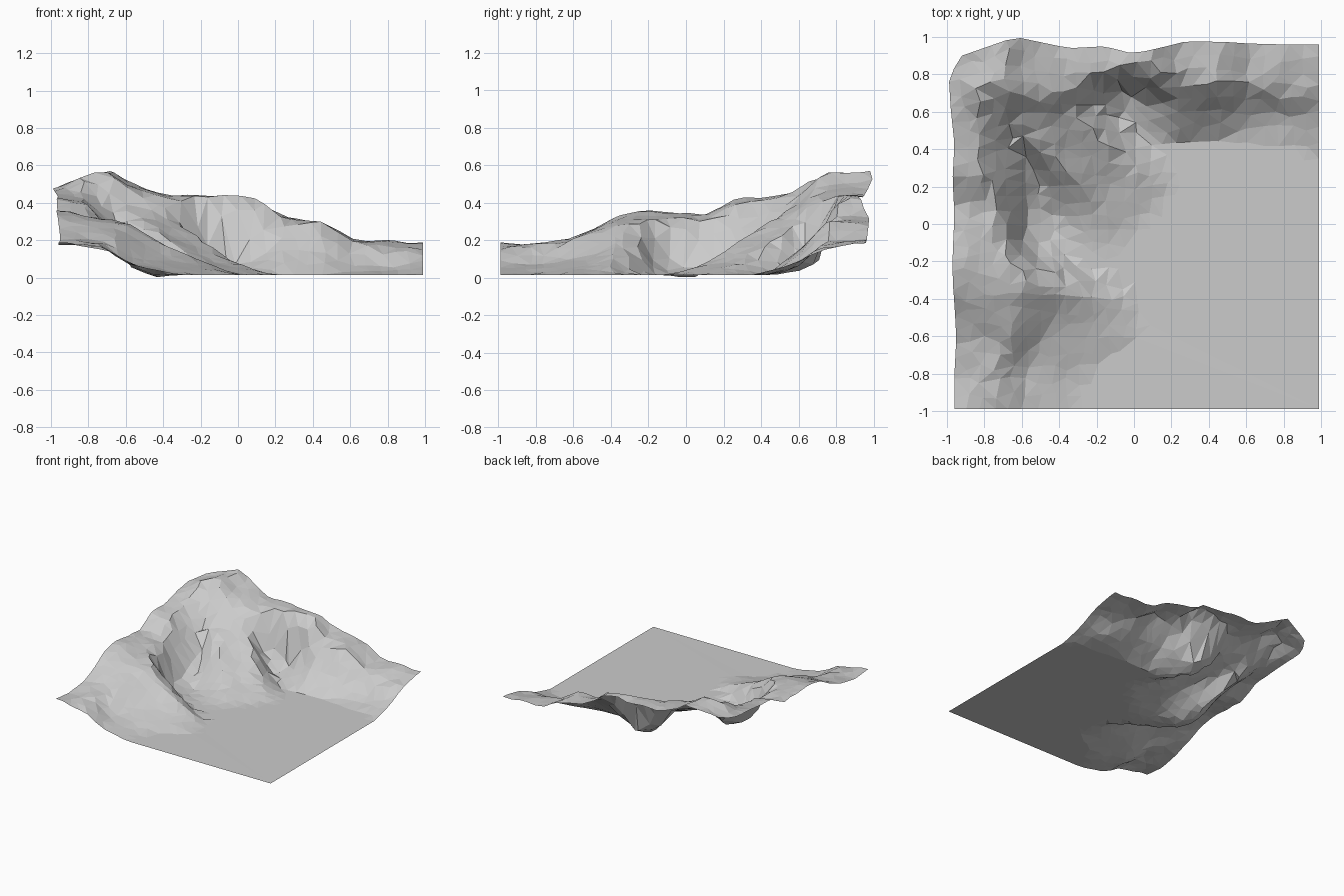
import bpy, bmesh, math, random
from mathutils import Vector, noise

if "Cube" in bpy.data.objects:
    bpy.data.objects.remove(bpy.data.objects["Cube"])

random.seed(4)
FLOOR = 0.015
N = 26

# Wall stations: (position along wall, edge, edge z, brink, brink z, foot, foot z, toe)
LEFT = [(-1.0, -.96, .185, -.70, .15, -.55, .06, -.32),
        (-.8, -.96, .18, -.75, .18, -.60, .08, -.30),
        (-.6, -.95, .21, -.66, .205, -.52, .10, .03),
        (-.4, -.96, .31, -.61, .27, -.37, .16, .00),
        (-.28, -.97, .355, -.58, .30, -.39, .18, -.20),
        (-.13, -.97, .35, -.70, .32, -.57, .06, -.42),
        (.1, -.96, .335, -.72, .31, -.58, .06, -.45),
        (.3, -.97, .42, -.82, .40, -.57, .14, -.35),
        (.5, -.96, .45, -.85, .44, -.55, .24, -.25),
        (.7, -.98, .47, -.80, .54, -.60, .37, -.25),
        (.88, -.99, .48, -.68, .575, -.55, .46, -.25),
        (1.0, -.92, .54, -.68, .57, -.52, .45, -.25)]
BACK = [(-1.0, .90, .46, .72, .46, .45, .20, .20),
        (-.7, 1.0, .55, .72, .56, .45, .25, .15),
        (-.4, .94, .44, .70, .43, .42, .17, .20),
        (-.2, .95, .43, .79, .43, .69, .17, .48),
        (-.04, .91, .44, .81, .445, .71, .07, .54),
        (.1, .94, .43, .80, .42, .70, .14, .45),
        (.25, .975, .32, .78, .31, .62, .18, .45),
        (.45, .975, .30, .75, .30, .60, .13, .46),
        (.6, .965, .21, .75, .20, .62, .08, .47),
        (.8, .96, .19, .70, .17, .60, .06, .48),
        (1.0, .96, .19, .73, .15, .57, .07, .35)]
# Height of the corner spur along the diagonal
SPUR = [(.0, FLOOR), (.25, .09), (.5, .21), (.8, .36), (1.05, .47)]


def station(table, t):
    """Interpolate a table row at a distance along it."""
    t = min(max(t, table[0][0]), table[-1][0])
    for a, b in zip(table, table[1:]):
        if t <= b[0]:
            f = (t - a[0]) / (b[0] - a[0])
            return [p + (q - p) * f for p, q in zip(a, b)][1:]


def section_height(s, d):
    """Height of a wall section; distances grow from the outer edge to the toe."""
    e, ze, b, zb, f, zf, t = s
    pts = [(e, ze), (b, zb), (f, zf), (t, FLOOR)]
    if d <= e:
        return ze
    for (p, zp), (q, zq) in zip(pts, pts[1:]):
        if d <= q:
            return zp + (zq - zp) * (d - p) / max(q - p, 1e-5)
    return FLOOR


def spur_height(x, y):
    """Rounded spur running from the corner peak down to the floor."""
    s, t = (y - x) / math.sqrt(2), (x + y) / math.sqrt(2)
    fall = min((t + .27) / .2, (.36 - t) / .15, 1)
    return FLOOR + (station(SPUR, s)[0] - FLOOR) * max(fall, 0)


def height(x, y):
    left = section_height(station(LEFT, y), x)
    s = station(BACK, x)
    flipped = [v if i in (1, 3, 5) else -v for i, v in enumerate(s)]
    h = max(left, section_height(flipped, -y), spur_height(x, y))
    # rocky roughness grows with height, the floor stays level
    rough = min(1, (h - FLOOR) / .15)
    h += rough * .024 * noise.noise(Vector((x * 6, y * 6, 3.1)))
    # slight hollow at the foot of the left cliff
    h -= .015 * max(0, 1 - math.hypot(x + .44, y) / .15)
    return max(h, 0)


# Rocky sheet: jittered grid fitted to the wavy outer edges
bm = bmesh.new()
grid = []
for j in range(N + 1):
    row = []
    for i in range(N + 1):
        u, v = -1 + 2 * i / N, -1 + 2 * j / N
        if 0 < i < N:
            u += random.uniform(-.022, .022)
        if 0 < j < N:
            v += random.uniform(-.022, .022)
        xe, ye = station(LEFT, v)[0], station(BACK, u)[0]
        x = xe + (u + 1) / 2 * (.99 - xe)
        y = -.99 + (v + 1) / 2 * (ye + .99)
        row.append(bm.verts.new((x, y, height(x, y))))
    grid.append(row)
for j in range(N):
    for i in range(N):
        bm.faces.new((grid[j][i], grid[j][i + 1], grid[j + 1][i + 1], grid[j + 1][i]))
bmesh.ops.triangulate(bm, faces=bm.faces[:], quad_method='SHORT_EDGE')

# Merge the level ground into large faces
bmesh.ops.dissolve_limit(bm, angle_limit=math.radians(.5), verts=bm.verts[:], edges=bm.edges[:])
bmesh.ops.triangulate(bm, faces=bm.faces[:])
mesh = bpy.data.meshes.new("cliff_terrain")
bm.to_mesh(mesh)
bm.free()
terrain = bpy.data.objects.new("cliff_terrain", mesh)
bpy.context.collection.objects.link(terrain)
